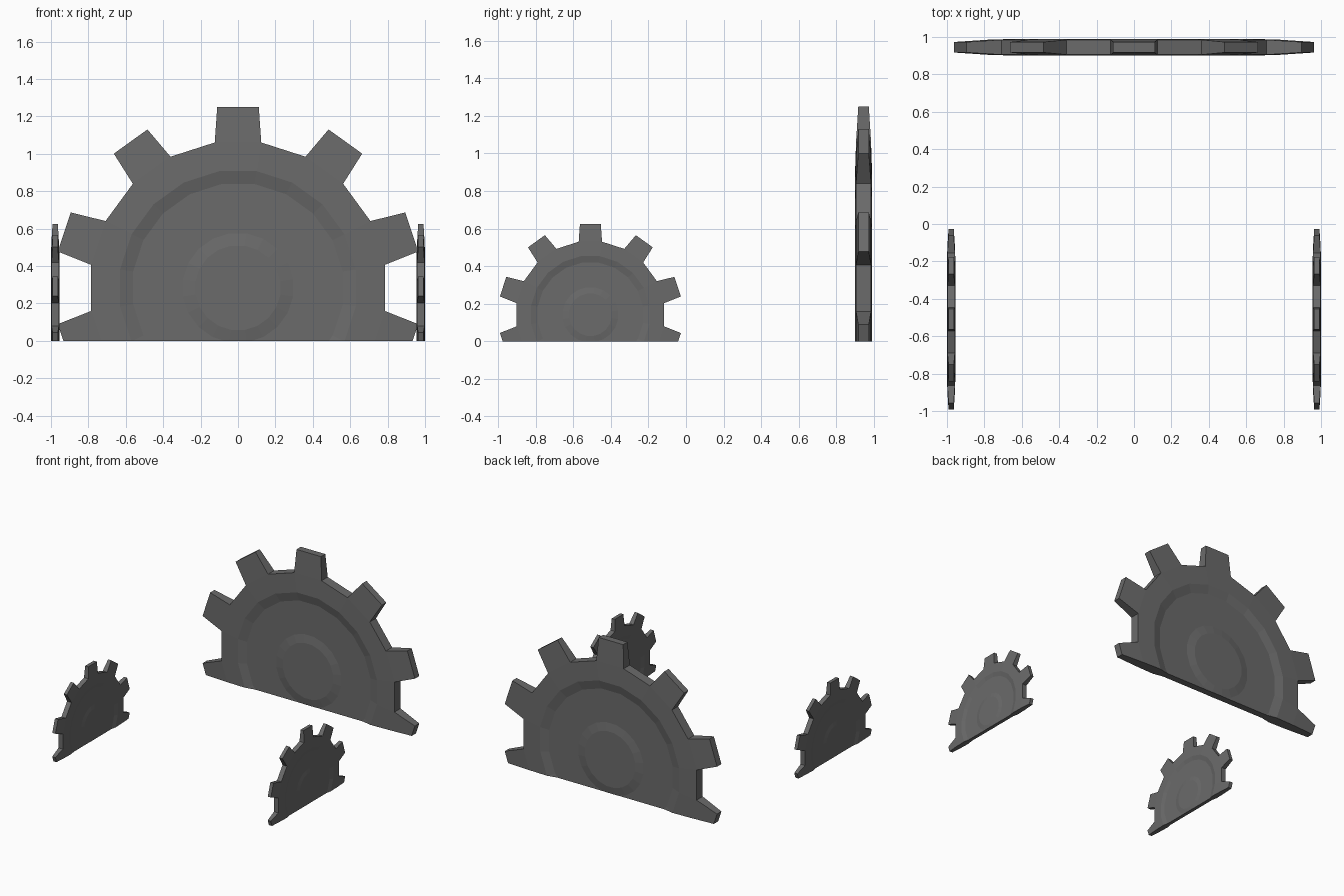
import bpy, bmesh, math

if "Cube" in bpy.data.objects:
    bpy.data.objects.remove(bpy.data.objects["Cube"])

SIDES = 20            # ten teeth, ten gaps
HUB_Z = 0.283         # gear centre height, so part of it is below ground
STRETCH = 1.01        # gear is very slightly wide

iron = bpy.data.materials.new("dark grey iron")
iron.diffuse_color = (0.145, 0.145, 0.145, 1)
iron.use_nodes = True
iron.node_tree.nodes["Principled BSDF"].inputs["Base Color"].default_value = iron.diffuse_color

# radius and half thickness: tooth root, rim, groove, groove, hub
PROFILE = [(0.787, 0.040), (0.632, 0.045), (0.562, 0.028),
           (0.295, 0.028), (0.228, 0.039)]
TIP_RADIUS, TIP_WIDTH, TIP_DEPTH = 0.967, 0.11, 0.028


def make_half_gear(name, scale, location, turn):
    bm = bmesh.new()

    def vert(x, y, z):
        return bm.verts.new((x * STRETCH, y, z + HUB_Z))

    walls = []
    for side in (-1, 1):
        # concentric rings of the disc
        rings = []
        for r, h in PROFILE:
            ring = []
            for k in range(SIDES):
                a = math.radians(18 * k - 9)
                ring.append(vert(r * math.sin(a), side * h, r * math.cos(a)))
            rings.append(ring)
        for outer, inner in zip(rings, rings[1:]):
            for k in range(SIDES):
                n = (k + 1) % SIDES
                bm.faces.new((outer[k], outer[n], inner[n], inner[k]))
        bm.faces.new(rings[-1])

        # teeth, and the outline that the edge wall follows
        outline = []
        for k in range(0, SIDES, 2):
            a = math.radians(18 * k)
            s, c = math.sin(a), math.cos(a)
            tips = [vert(TIP_RADIUS * s + w * c, side * TIP_DEPTH,
                         TIP_RADIUS * c - w * s) for w in (-TIP_WIDTH, TIP_WIDTH)]
            left, right = rings[0][k], rings[0][k + 1]
            bm.faces.new((left, tips[0], tips[1], right))
            outline += [left, tips[0], tips[1], right]
        walls.append(outline)

    # edge wall joining front and back
    front, back = walls
    for i in range(len(front)):
        j = (i + 1) % len(front)
        bm.faces.new((front[i], front[j], back[j], back[i]))

    # cut flat along the ground and close the cut
    cut = bmesh.ops.bisect_plane(bm, geom=bm.verts[:] + bm.edges[:] + bm.faces[:],
                                 plane_co=(0, 0, 0), plane_no=(0, 0, 1),
                                 clear_inner=True)
    edges = [e for e in cut["geom_cut"] if isinstance(e, bmesh.types.BMEdge)]
    bmesh.ops.edgeloop_fill(bm, edges=edges)
    bmesh.ops.recalc_face_normals(bm, faces=bm.faces[:])

    mesh = bpy.data.meshes.new(name)
    bm.to_mesh(mesh)
    bm.free()
    mesh.materials.append(iron)
    obj = bpy.data.objects.new(name, mesh)
    obj.scale = (scale,) * 3
    obj.location = location
    obj.rotation_euler = (0, 0, turn)
    bpy.context.collection.objects.link(obj)


# large gear at the back, two half-size gears at the sides
make_half_gear("large_back_gear", 1.0, (0, 0.945, 0), 0)
for label, sx in (("left", -1), ("right", 1)):
    make_half_gear(label + "_side_gear", 0.5, (sx * 0.9775, -0.509, 0), math.pi / 2)
